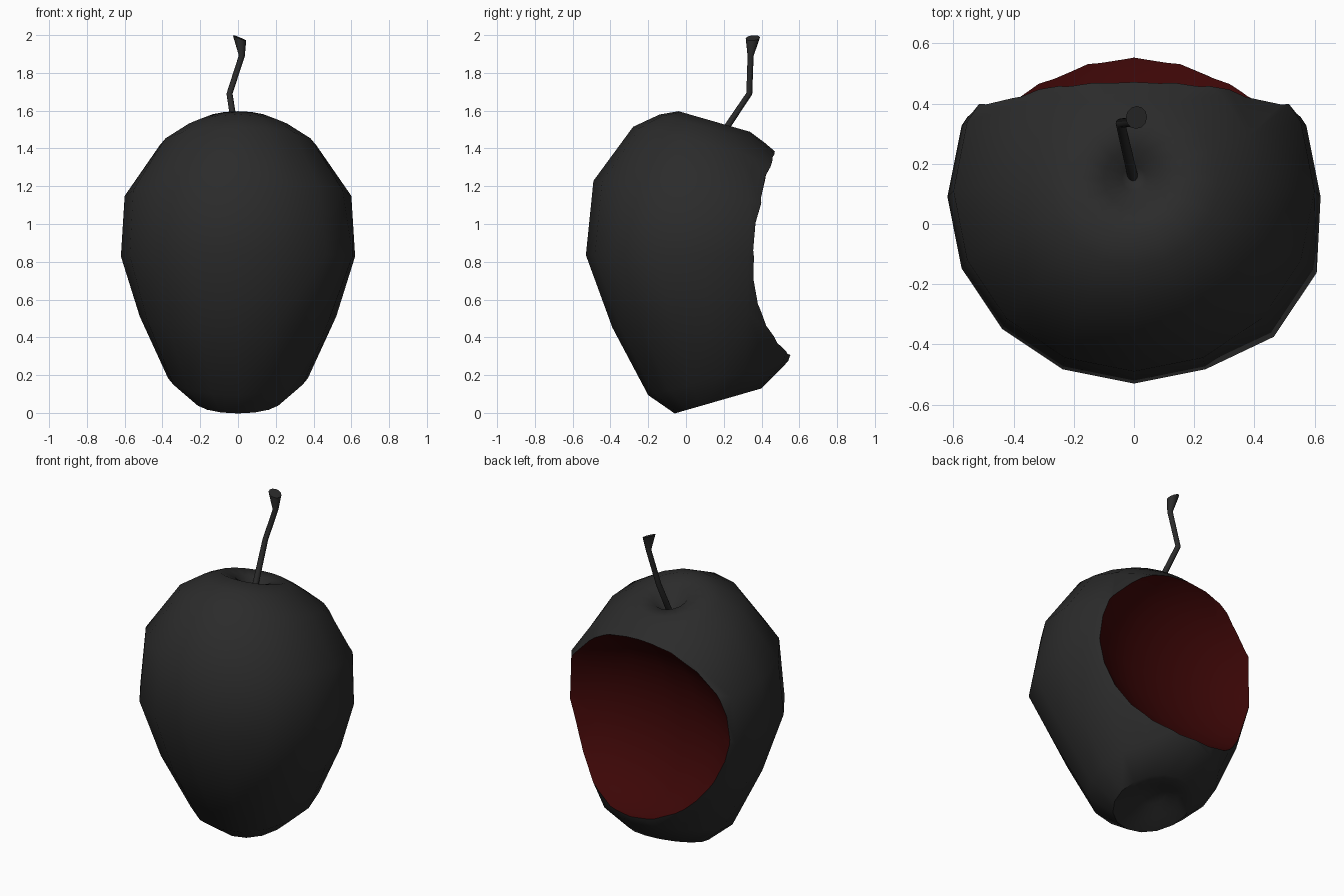
import bpy, bmesh, math
from mathutils import Vector

if "Cube" in bpy.data.objects:
    bpy.data.objects.remove(bpy.data.objects["Cube"])

SIDES = 16


def material(name, color):
    m = bpy.data.materials.new(name)
    m.diffuse_color = (*color, 1)
    m.use_nodes = True
    m.node_tree.nodes["Principled BSDF"].inputs["Base Color"].default_value = m.diffuse_color
    return m


dark = material("dark_skin", (0.024, 0.024, 0.024))
red = material("red_flesh", (0.045, 0.002, 0.002))


def loft(name, rings, mat):
    """Join rings of points (a one-point ring is a pole) into a closed mesh."""
    bm = bmesh.new()
    rows = [[bm.verts.new(p) for p in ring] for ring in rings]
    for a, b in zip(rows, rows[1:]):
        n = max(len(a), len(b))
        for j in range(n):
            k = (j + 1) % n
            if len(a) == 1:
                bm.faces.new((a[0], b[k], b[j]))
            elif len(b) == 1:
                bm.faces.new((a[j], a[k], b[0]))
            else:
                bm.faces.new((a[j], a[k], b[k], b[j]))
    for row in (rows[0], rows[-1]):
        if len(row) > 1:
            bm.faces.new(row)
    bmesh.ops.recalc_face_normals(bm, faces=bm.faces)
    me = bpy.data.meshes.new(name)
    bm.to_mesh(me)
    bm.free()
    ob = bpy.data.objects.new(name, me)
    bpy.context.collection.objects.link(ob)
    me.materials.append(mat)
    return ob


def activate(ob):
    bpy.ops.object.select_all(action='DESELECT')
    ob.select_set(True)
    bpy.context.view_layer.objects.active = ob


# Fruit: turned profile (radius, height, centre y), shorter towards the back
profile = [(0, .065, .17), (.07, .055, .17), (.14, .022, .17), (.23, 0, .17),
           (.37, .13, .17), (.52, .49, .13), (.62, .83, .09), (.60, 1.17, .11),
           (.415, 1.46, .135), (.28, 1.555, .14), (.19, 1.6, .15),
           (.10, 1.575, .15), (.04, 1.50, .15), (0, 1.48, .15)]
rings = []
for r, z, yc in profile:
    ring = []
    for j in range(SIDES if r else 1):
        a = 2 * math.pi * j / SIDES
        s = 1.06 if z == .83 and j in (2, 3) else 1
        y = yc - r * s * math.cos(a)
        ring.append((r * s * math.sin(a), y, .8 + (z - .8) * (1 - .36 * (y + .05))))
    rings.append(ring)
fruit = loft("fruit", rings, dark)
fruit.data.materials.append(red)

# Bite: shallow ellipsoid cut out of the back
centre, radii = Vector((0, .62, .86)), Vector((.72, .42, .565))
bpy.ops.mesh.primitive_uv_sphere_add(segments=20, ring_count=12, radius=1, location=centre)
cutter = bpy.context.object
cutter.name = "bite_cutter"
cutter.scale = radii
cutter.hide_render = True
mod = fruit.modifiers.new("bite", 'BOOLEAN')
mod.operation = 'DIFFERENCE'
mod.solver = 'EXACT'
mod.object = cutter
activate(fruit)
bpy.ops.object.modifier_apply(modifier="bite")
bpy.data.objects.remove(cutter, do_unlink=True)

# Flesh colour on the faces that look into the bite
for p in fruit.data.polygons:
    d = p.center - centre
    value = sum((d[i] / radii[i]) ** 2 for i in range(3))
    grad = Vector([d[i] / radii[i] ** 2 for i in range(3)]).normalized()
    p.material_index = 1 if value < 1.001 and p.normal.dot(grad) < -.8 else 0
activate(fruit)
bpy.ops.object.shade_smooth_by_angle(angle=math.radians(50))

# Stem: bent rod with a flared, slightly tilted end
path = [((0, .14, 1.40), .018, (0, .45, 1)), ((-.045, .335, 1.69), .016, (0, .25, 1)),
        ((.02, .342, 1.89), .016, (.15, 0, 1)), ((.008, .354, 1.985), .038, (.4, -.1, 1))]
rings = []
for c, r, n in path:
    n = Vector(n).normalized()
    u = Vector((0, 1, 0)).cross(n).normalized()
    v = n.cross(u)
    rings.append([Vector(c) + r * (u * math.cos(a) + v * math.sin(a))
                  for a in (2 * math.pi * j / 12 for j in range(12))])
stem = loft("stem", rings, dark)
activate(stem)
bpy.ops.object.shade_smooth_by_angle(angle=math.radians(45))
